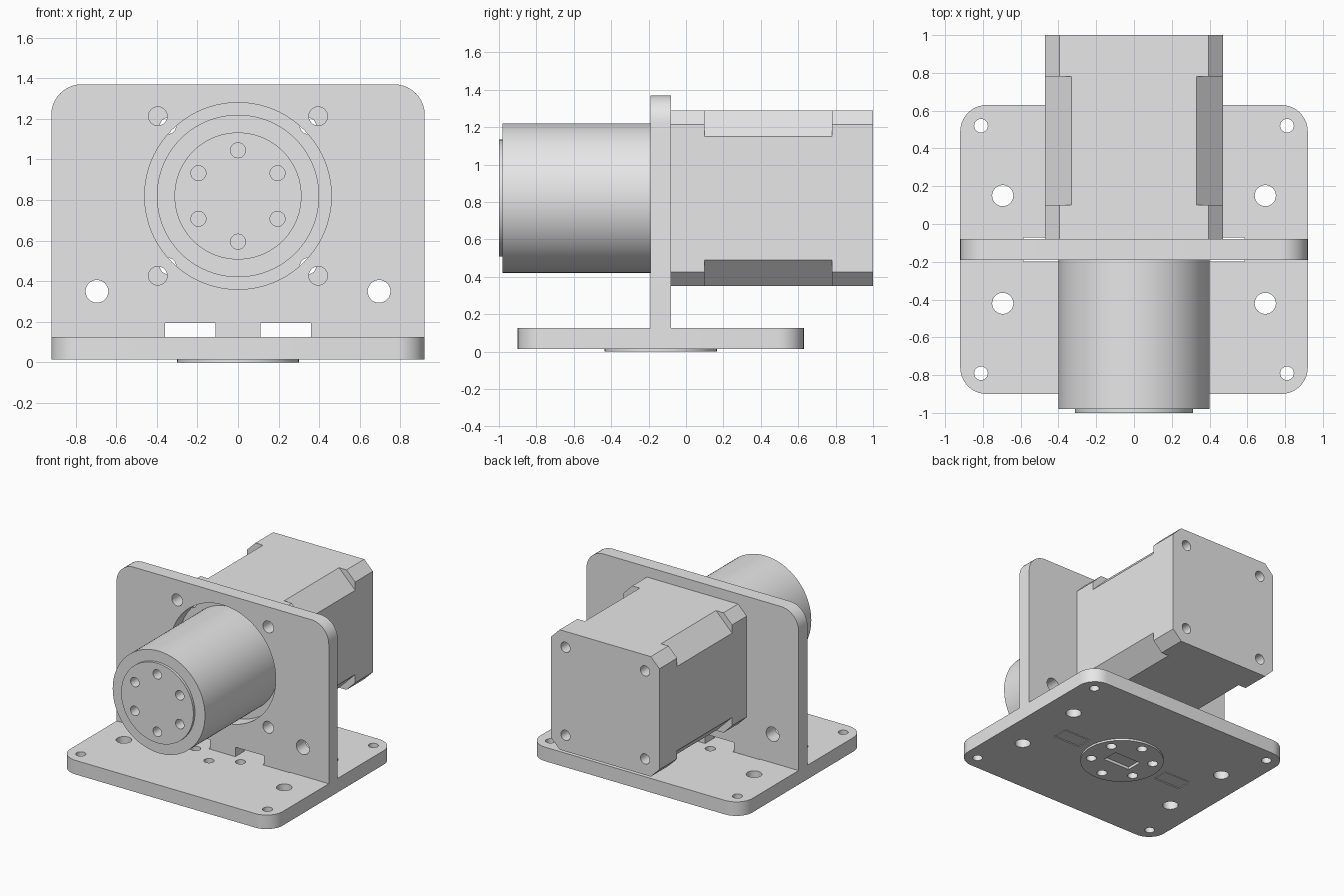
import bpy
import bmesh
from math import cos, sin, pi, radians

if "Cube" in bpy.data.objects:
    bpy.data.objects.remove(bpy.data.objects["Cube"], do_unlink=True)

# One plain grey for every part
grey = bpy.data.materials.new("plain_grey")
grey.use_nodes = True
grey.diffuse_color = (0.8, 0.8, 0.8, 1)
grey.node_tree.nodes["Principled BSDF"].inputs["Base Color"].default_value = (0.8, 0.8, 0.8, 1)

AXIS_Z = 0.82      # height of the motor shaft
PLATE_Y = -0.135   # middle of the base and of the upright


# Outlines in a flat plane
def circle(cx, cy, r, n=32):
    return [(cx + r * cos(2 * pi * i / n), cy + r * sin(2 * pi * i / n)) for i in range(n)]


def rect(x0, x1, y0, y1):
    return [(x0, y0), (x1, y0), (x1, y1), (x0, y1)]


def arc(cx, cy, r, start, steps=10):
    angles = [radians(start + 90 * i / steps) for i in range(steps + 1)]
    return [(cx + r * cos(a), cy + r * sin(a)) for a in angles]


def chamfered_square(half, c):
    a, b = half, half - c
    corners = [(a, -b), (a, b), (b, a), (-b, a), (-a, b), (-a, -b), (-b, -a), (b, -a)]
    return [(x, y + AXIS_Z) for x, y in corners]


def hole_ring(cy, radius, r):
    return [circle(radius * cos(pi / 6 + i * pi / 3), cy + radius * sin(pi / 6 + i * pi / 3), r, 24)
            for i in range(6)]


def prism(name, outlines, lo, hi, along):
    """Extrude outlines from lo to hi along y (drawn in x, z) or z (drawn in x, y)."""
    bm = bmesh.new()
    for pts in outlines:
        rows = [[bm.verts.new((u, w, v) if along == "y" else (u, v, w)) for u, v in pts]
                for w in (lo, hi)]
        bm.faces.new(rows[0])
        bm.faces.new(rows[1])
        for i in range(len(pts)):
            j = (i + 1) % len(pts)
            bm.faces.new((rows[0][i], rows[0][j], rows[1][j], rows[1][i]))
    bmesh.ops.recalc_face_normals(bm, faces=bm.faces)
    mesh = bpy.data.meshes.new(name)
    bm.to_mesh(mesh)
    bm.free()
    mesh.materials.append(grey)
    obj = bpy.data.objects.new(name, mesh)
    bpy.context.collection.objects.link(obj)
    return obj


def cut(obj, outlines, lo, hi, along):
    cutter = prism("cutter", outlines, lo, hi, along)
    cutter.hide_render = True
    mod = obj.modifiers.new("cut", "BOOLEAN")
    mod.operation = "DIFFERENCE"
    mod.solver = "EXACT"
    mod.object = cutter
    bpy.context.view_layer.objects.active = obj
    bpy.ops.object.modifier_apply(modifier=mod.name)
    bpy.data.objects.remove(cutter, do_unlink=True)


# Base plate with rounded corners, bolt holes and tenon slots
w, d, r = 0.92, 0.765, 0.14
base_outline = []
for sx, sy, start in ((1, 1, 0), (-1, 1, 90), (-1, -1, 180), (1, -1, 270)):
    base_outline += arc(sx * (w - r), PLATE_Y + sy * (d - r), r, start)
base = prism("base_plate", [base_outline], 0.015, 0.125, "z")
ring = hole_ring(PLATE_Y, 0.225, 0.037)
slot_y = (PLATE_Y - 0.063, PLATE_Y + 0.063)
slots = [rect(x0, x1, *slot_y) for x0, x1 in ((-0.585, -0.355), (-0.115, 0.115), (0.355, 0.585))]
bolts = []
for sx in (-1, 1):
    for sy in (-1, 1):
        bolts.append(circle(sx * 0.81, PLATE_Y + sy * 0.655, 0.036))
        bolts.append(circle(sx * 0.695, PLATE_Y + sy * 0.285, 0.056))
cut(base, ring + slots + bolts, -0.1, 0.3, "z")

# Round boss under the base
boss = prism("base_boss", [circle(0, PLATE_Y, 0.3, 64)], 0, 0.015, "z")
cut(boss, ring + [slots[1]], -0.1, 0.1, "z")

# Upright plate with tenons and two cable notches
right_edge = [(0.11, 0.016), (0.11, 0.195), (0.36, 0.195), (0.36, 0.016), (0.58, 0.016),
              (0.58, 0.125), (w, 0.125)] + arc(w - 0.15, 1.22, 0.15, 0)
left_edge = [(-x, z) for x, z in reversed(right_edge)]
upright = prism("upright_plate", [right_edge + left_edge], -0.19, -0.08, "y")
mounts = [circle(sx * 0.395, AXIS_Z + sz * 0.393, 0.046) for sx in (-1, 1) for sz in (-1, 1)]
cable_holes = [circle(sx * 0.695, 0.35, 0.056) for sx in (-1, 1)]
bore = [circle(0, AXIS_Z, 0.46, 96)]
cut(upright, mounts + cable_holes + bore, -0.4, 0.1, "y")

# Motor body, with deeper corner cuts along its middle
motor = prism("motor_body", [chamfered_square(0.47, 0.075)], -0.08, 1.0, "y")
corners = []
for sx in (-1, 1):
    for sz in (-1, 1):
        tri = ((0.33, 0.47), (0.47, 0.33), (0.6, 0.33), (0.6, 0.6), (0.33, 0.6))
        corners.append([(sx * x, AXIS_Z + sz * z) for x, z in tri])
cut(motor, corners, 0.1, 0.78, "y")
screws = [circle(sx * 0.345, AXIS_Z + sz * 0.345, 0.04) for sx in (-1, 1) for sz in (-1, 1)]
cut(motor, screws, -0.3, 1.2, "y")

# Gearbox barrel and output flange with blind holes
gearbox = prism("gearbox", [circle(0, AXIS_Z, 0.4, 96)], -0.98, -0.08, "y")
flange = prism("output_flange", [circle(0, AXIS_Z, 0.313, 96)], -1.0, -0.98, "y")
flange_holes = hole_ring(AXIS_Z, 0.225, 0.037)
for part in (gearbox, flange):
    cut(part, flange_holes, -1.1, -0.85, "y")

# Smooth the round walls, keep the edges sharp
bpy.ops.object.select_all(action="DESELECT")
for part in (base, boss, upright, motor, gearbox, flange):
    part.select_set(True)
bpy.context.view_layer.objects.active = base
bpy.ops.object.shade_smooth_by_angle(angle=radians(30))
